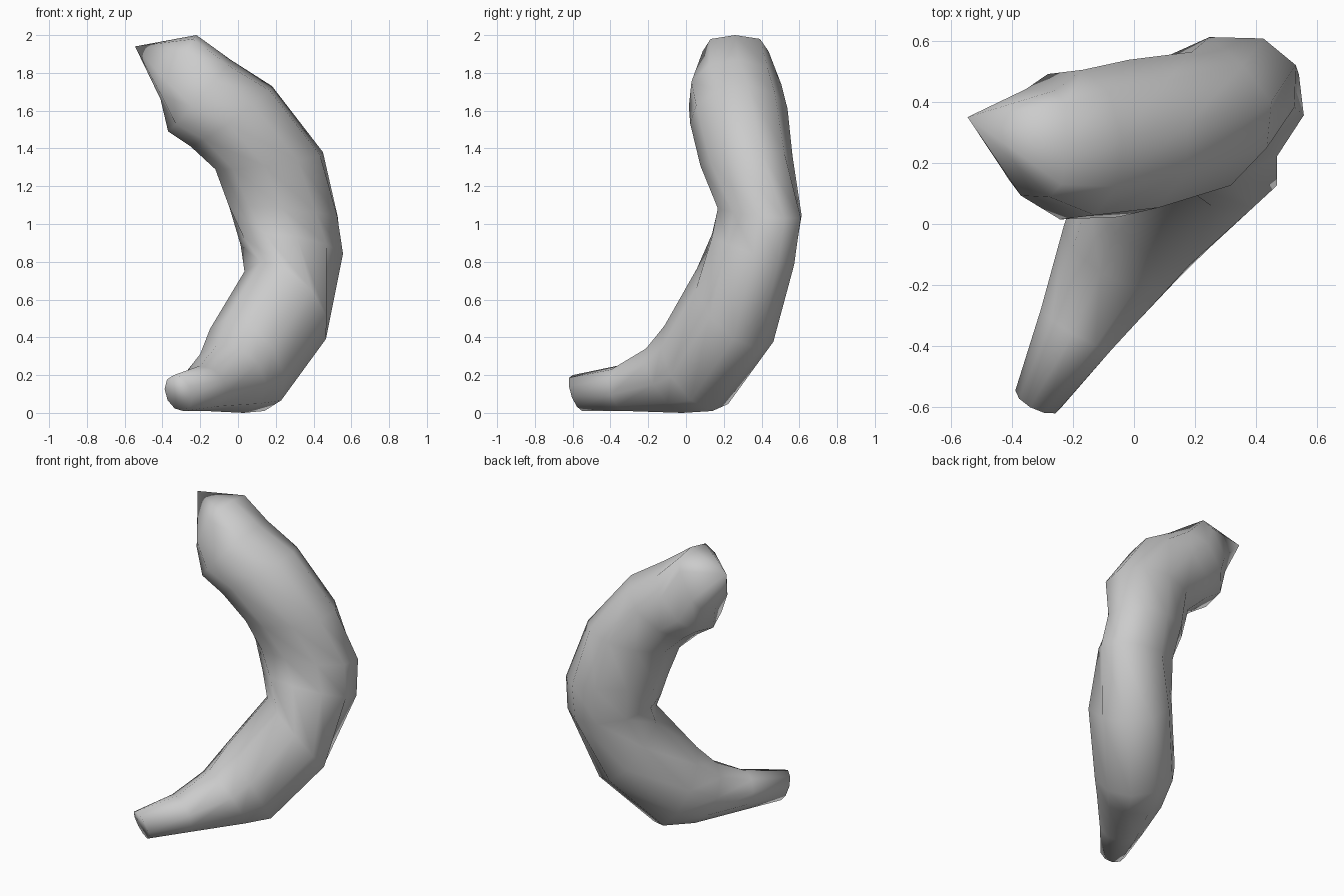
import bpy
import bmesh
import math
from mathutils import Vector

cube = bpy.data.objects.get("Cube")
if cube:
    bpy.data.objects.remove(cube, do_unlink=True)

SIDES = 10

# Each section: point inside the bend, point outside it, half width, roundness
sections = [
    ((-.34, -.60, .20), (-.29, -.55, .01), .08, 1),
    ((-.20, -.36, .25), (-.17, -.32, .01), .14, 1),
    ((-.11, -.16, .36), (.03, -.02, 0), .21, 1),
    ((-.06, -.03, .50), (.14, .14, .01), .25, 1),
    ((.12, .14, .80), (.38, .38, .34), .26, 1),
    ((.03, .22, .93), (.54, .49, .80), .22, 1),
    ((-.05, .26, 1.10), (.53, .52, 1.03), .21, 1),
    ((-.12, .24, 1.29), (.45, .40, 1.38), .24, 1),
    ((-.25, .23, 1.41), (.18, .33, 1.73), .26, 1),
    ((-.37, .24, 1.49), (-.04, .28, 1.87), .25, .9),
    ((-.41, .27, 1.66), (-.22, .26, 2.0), .18, .6),
]
tip_point = Vector((-.545, .35, 1.94))


def rounded(value, roundness):
    return math.copysign(abs(value) ** roundness, value)


# Curved body: a ring of vertices for each section, bridged in order
bm = bmesh.new()
centres = [(Vector(s[0]) + Vector(s[1])) / 2 for s in sections]
rings = []
for i, (inner, outer, width, roundness) in enumerate(sections):
    tangent = centres[min(i + 1, len(centres) - 1)] - centres[max(i - 1, 0)]
    depth = (Vector(outer) - Vector(inner)) / 2
    side = depth.cross(tangent).normalized() * width
    ring = []
    for k in range(SIDES):
        angle = 2 * math.pi * k / SIDES
        across = depth * rounded(math.cos(angle), roundness)
        along = side * rounded(math.sin(angle), roundness)
        ring.append(bm.verts.new(centres[i] + across + along))
    rings.append(ring)

for low, high in zip(rings, rings[1:]):
    for k in range(SIDES):
        n = (k + 1) % SIDES
        bm.faces.new((low[k], low[n], high[n], high[k]))

# Blunt lower end and pointed upper end
bm.faces.new(rings[0])
tip = bm.verts.new(tip_point)
for k in range(SIDES):
    bm.faces.new((rings[-1][k], rings[-1][(k + 1) % SIDES], tip))
bmesh.ops.recalc_face_normals(bm, faces=bm.faces)

mesh = bpy.data.meshes.new("curved_body")
bm.to_mesh(mesh)
bm.free()
body = bpy.data.objects.new("curved_body", mesh)
bpy.context.collection.objects.link(body)

# Plain grey
grey = bpy.data.materials.new("light_grey")
grey.use_nodes = True
colour = (.6, .6, .6, 1)
grey.diffuse_color = colour
grey.node_tree.nodes["Principled BSDF"].inputs["Base Color"].default_value = colour
mesh.materials.append(grey)
mesh.shade_smooth()
